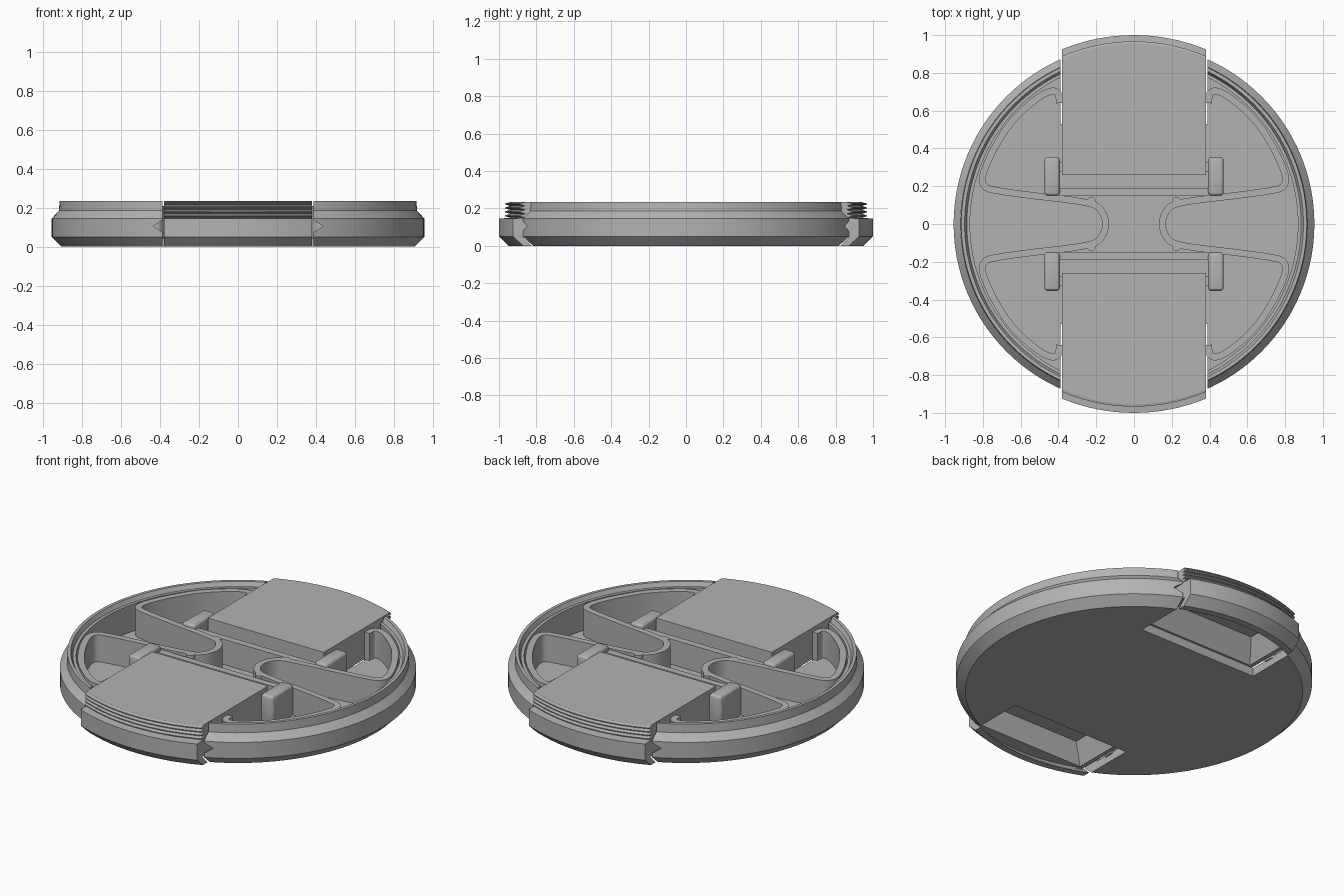
import bpy, bmesh
from math import pi, sin, cos
from mathutils import Vector, Matrix

if "Cube" in bpy.data.objects:
    bpy.data.objects.remove(bpy.data.objects["Cube"])

GREY = (0.45, 0.45, 0.45, 1)
grey = bpy.data.materials.new("plain grey plastic")
grey.use_nodes = True
grey.diffuse_color = GREY
grey.node_tree.nodes["Principled BSDF"].inputs["Base Color"].default_value = GREY


def finish(name, bm):
    bmesh.ops.remove_doubles(bm, verts=bm.verts, dist=1e-5)
    bmesh.ops.recalc_face_normals(bm, faces=bm.faces)
    mesh = bpy.data.meshes.new(name)
    bm.to_mesh(mesh)
    bm.free()
    mesh.materials.append(grey)
    ob = bpy.data.objects.new(name, mesh)
    bpy.context.collection.objects.link(ob)
    return ob


def revolve(name, profile, n=128):
    """Solid of revolution from (radius, height) points that start and end on the axis."""
    bm = bmesh.new()
    rings = [[bm.verts.new((r * cos(2 * pi * i / n), r * sin(2 * pi * i / n), z))
              for i in range(n)] if r else [bm.verts.new((0, 0, z))] for r, z in profile]
    for a, b in zip(rings, rings[1:]):
        for i in range(n):
            corners = [a[i % len(a)], a[(i + 1) % len(a)], b[(i + 1) % len(b)], b[i % len(b)]]
            bm.faces.new(list(dict.fromkeys(corners)))
    return finish(name, bm)


def prism(name, points, z0, z1, top=None):
    """Vertical prism, or a tapered one when a top outline is given."""
    bm = bmesh.new()
    low = [bm.verts.new((x, y, z0)) for x, y in points]
    high = [bm.verts.new((x, y, z1)) for x, y in (top or points)]
    bm.faces.new(low)
    bm.faces.new(high)
    for i in range(len(low)):
        j = (i + 1) % len(low)
        bm.faces.new((low[i], low[j], high[j], high[i]))
    return finish(name, bm)


def rect(x0, x1, y0, y1):
    return [(x0, y0), (x1, y0), (x1, y1), (x0, y1)]


def bake(ob):
    deps = bpy.context.evaluated_depsgraph_get()
    mesh = bpy.data.meshes.new_from_object(ob.evaluated_get(deps))
    ob.modifiers.clear()
    ob.data = mesh


def boolean(ob, other, operation="DIFFERENCE"):
    mod = ob.modifiers.new("cut", "BOOLEAN")
    mod.operation, mod.solver, mod.object = operation, "EXACT", other
    bake(ob)
    bpy.data.objects.remove(other)


def smooth(ob):
    bpy.ops.object.select_all(action="DESELECT")
    ob.select_set(True)
    bpy.context.view_layer.objects.active = ob
    bpy.ops.object.shade_smooth_by_angle(angle=pi / 7)


def opposite(ob, name):
    """Copy turned half way round the centre."""
    twin = bpy.data.objects.new(name, ob.data.copy())
    twin.data.transform(Matrix.Rotation(pi, 4, "Z"))
    bpy.context.collection.objects.link(twin)


FLOOR, TOP, W, OPEN = 0.05, 0.235, 0.38, 0.53

# Round body with a chamfered edge, a stepped rim and a thin floor
body = revolve("cap_body", [
    (0, 0), (0.905, 0), (0.955, 0.05), (0.955, 0.145), (0.918, 0.185), (0.915, TOP),
    (0.897, TOP), (0.885, 0.21), (0.868, 0.21), (0.868, FLOOR), (0, FLOOR)])
for s in (1, -1):
    # Slot for each sliding tab, with V grooves in its side walls
    boolean(body, prism("slot", rect(-W - 0.008, W + 0.008, s * OPEN, s * 1.1), -0.1, 0.4))
    for side in (1, -1):
        groove = prism("groove", [(side * 0.36, 0.055), (side * 0.36, 0.155),
                                  (side * 0.435, 0.105)], -1.1, -0.75)
        groove.data.transform(Matrix.Rotation(pi / 2, 4, "X"))
        if s < 0:
            groove.data.transform(Matrix.Scale(-1, 4, (0, 1, 0)))
            groove.data.flip_normals()
        boolean(body, groove)
smooth(body)

# Sliding tab: threaded outer face above a chamfered grip lip
profile = [(0, 0), (0.95, 0), (1.0, 0.05), (1.0, 0.145)]
for k in range(4):
    z = 0.15 + k * 0.021
    profile += [(0.94, z), (0.967, z + 0.008), (0.967, z + 0.013)]
profile += [(0.94, TOP - 0.002), (0.955, TOP), (0, TOP)]
tab = revolve("front_tab", profile)
boolean(tab, prism("limit", rect(-W, W, -1.2, -0.26), -0.1, 0.4), "INTERSECT")

# Underside: clear the floor, hollow the lip and sink the finger well
under = revolve("under", [(0, -0.05), (0.86, -0.05), (0.91, 0), (0.955, FLOOR), (0, FLOOR)])
boolean(tab, under)
boolean(tab, prism("well", rect(-0.365, 0.365, -0.88, -OPEN), FLOOR - 0.02, 0.17,
                   rect(-0.30, 0.30, -0.84, -OPEN - 0.09)))
smooth(tab)
opposite(tab, "back_tab")

# U-shaped slider bracket behind each tab
for name, points, z1 in (
        ("bar", rect(-0.45, 0.45, -0.19, -0.15), 0.2),
        ("left_block", rect(0.392, 0.475, -0.355, -0.15), 0.23),
        ("right_block", rect(-0.475, -0.392, -0.355, -0.15), 0.23),
        ("left_lug", rect(0.37, 0.4, -0.325, -0.275), 0.17),
        ("right_lug", rect(-0.4, -0.37, -0.325, -0.275), 0.17)):
    ob = prism("front_slider_" + name, points, FLOOR - 0.01, z1)
    if "block" in name:
        bev = ob.modifiers.new("round", "BEVEL")
        bev.width, bev.segments = 0.02, 3
        bake(ob)
        smooth(ob)
    opposite(ob, "back_slider_" + name)

# Springy wall that lines both lobes of one side and hooks round near the centre
half = [(-0.395, 0.64), (-0.402, 0.69), (-0.44, 0.703), (-0.52, 0.66), (-0.64, 0.55),
        (-0.74, 0.40), (-0.80, 0.26), (-0.79, 0.20), (-0.73, 0.178), (-0.55, 0.152),
        (-0.36, 0.13), (-0.22, 0.105), (-0.17, 0.065)]
path = [Vector(p) for p in half] + [Vector((-0.15, 0))] + \
       [Vector((x, -y)) for x, y in reversed(half)]
points = []
for i in range(len(path) - 1):
    a, b = path[max(i - 1, 0)], path[i]
    c, d = path[i + 1], path[min(i + 2, len(path) - 1)]
    for k in range(6):
        t = k / 6
        points.append(0.5 * (2 * b + (c - a) * t + (2 * a - 5 * b + 4 * c - d) * t ** 2
                             + (3 * b - a - 3 * c + d) * t ** 3))
points.append(path[-1])
bm = bmesh.new()
columns = [[bm.verts.new((p.x, p.y, z)) for z in (FLOOR - 0.01, 0.21)] for p in points]
for a, b in zip(columns, columns[1:]):
    bm.faces.new((a[0], b[0], b[1], a[1]))
spring = finish("right_spring_wall", bm)
solid = spring.modifiers.new("thickness", "SOLIDIFY")
solid.thickness, solid.offset = 0.036, 0
bake(spring)
smooth(spring)
opposite(spring, "left_spring_wall")

# Small stop bumps on the spring hooks
for s, side in ((1, "back"), (-1, "front")):
    ring = [(-0.225 + 0.025 * cos(k * pi / 6), s * 0.118 + 0.025 * sin(k * pi / 6))
            for k in range(12)]
    bump = prism("right_" + side + "_stop", ring, FLOOR - 0.01, 0.21)
    smooth(bump)
    opposite(bump, "left_" + ("front" if s > 0 else "back") + "_stop")
